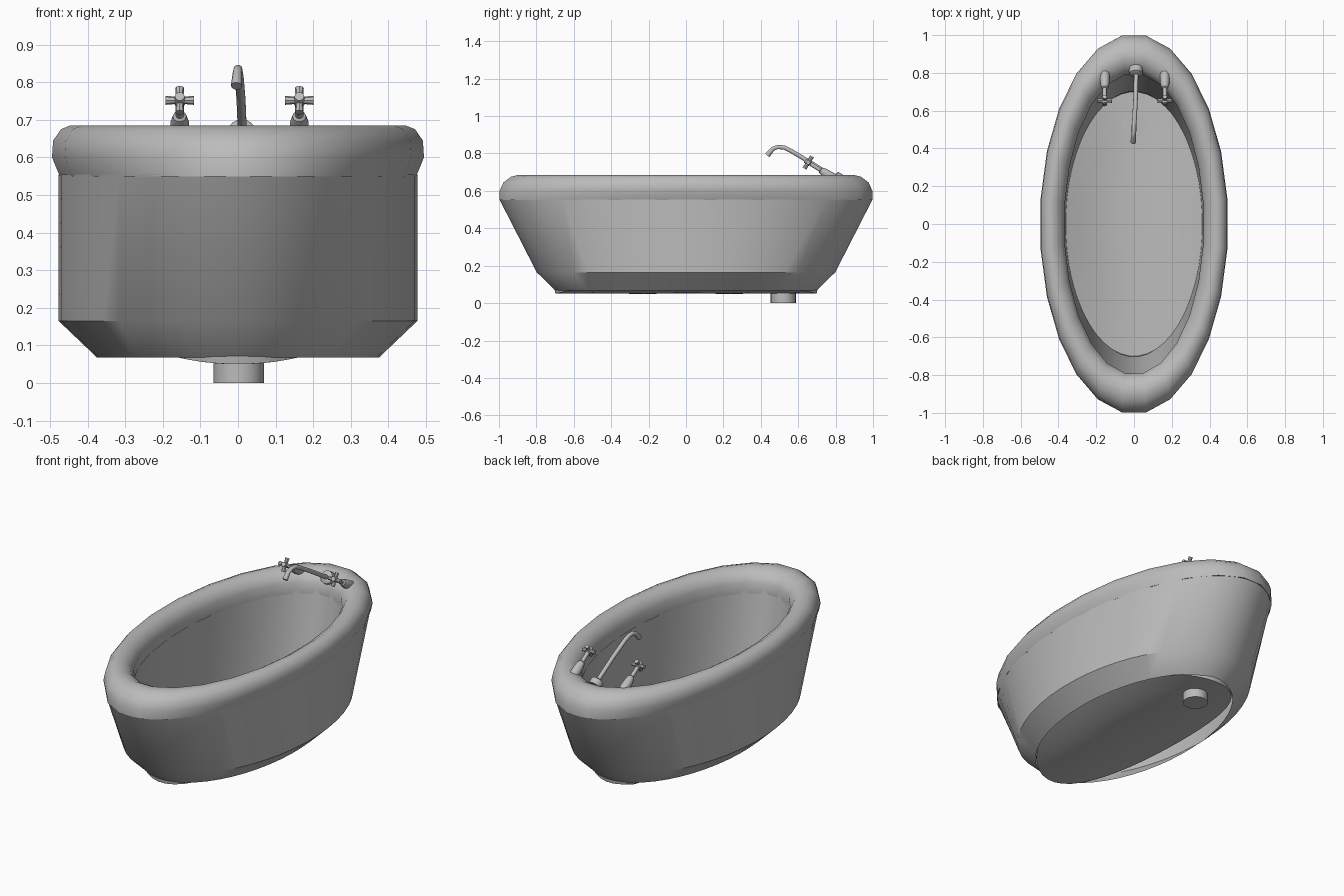
import bpy, bmesh, math
from mathutils import Vector

if "Cube" in bpy.data.objects:
    bpy.data.objects.remove(bpy.data.objects["Cube"])

grey = bpy.data.materials.new("enamel_grey")
grey.diffuse_color = (0.5, 0.5, 0.5, 1)
grey.use_nodes = True
grey.node_tree.nodes["Principled BSDF"].inputs["Base Color"].default_value = grey.diffuse_color


def finish(name, bm, angle=35):
    bmesh.ops.recalc_face_normals(bm, faces=bm.faces)
    me = bpy.data.meshes.new(name)
    bm.to_mesh(me)
    bm.free()
    ob = bpy.data.objects.new(name, me)
    bpy.context.collection.objects.link(ob)
    me.materials.append(grey)
    bpy.ops.object.select_all(action='DESELECT')
    ob.select_set(True)
    bpy.context.view_layer.objects.active = ob
    bpy.ops.object.shade_smooth_by_angle(angle=math.radians(angle))
    return ob


def bridge(bm, loops, closed=False):
    n = len(loops[0])
    pairs = list(zip(loops, loops[1:])) + ([(loops[-1], loops[0])] if closed else [])
    for a, b in pairs:
        for i in range(n):
            bm.faces.new((a[i], a[(i + 1) % n], b[(i + 1) % n], b[i]))


def ellipse(bm, a, b, z, n, trough=0.0):
    # trough lifts the ring towards the sides
    ring = []
    for i in range(n):
        t = 2 * math.pi * (i + 0.5) / n
        x = a * math.cos(t)
        ring.append(bm.verts.new((x, b * math.sin(t), z + trough * x * x)))
    return ring


def oval_shell(name, rings, n, closed=False, angle=35):
    bm = bmesh.new()
    bridge(bm, [ellipse(bm, *r[:3], n, *r[3:]) for r in rings], closed)
    return bm if name is None else finish(name, bm, angle)


def tube(name, points, radii, n=10):
    # round bar swept along points lying in one plane, capped at both ends
    bm = bmesh.new()
    pts = [Vector(p) for p in points]
    loops = []
    for i, p in enumerate(pts):
        d = (pts[min(i + 1, len(pts) - 1)] - pts[max(i - 1, 0)]).normalized()
        ref = Vector((1, 0, 0)) if abs(d.x) < 0.9 else Vector((0, 0, 1))
        u = (ref - d * ref.dot(d)).normalized()
        v = d.cross(u)
        angles = [2 * math.pi * k / n for k in range(n)]
        loops.append([bm.verts.new(p + (u * math.cos(t) + v * math.sin(t)) * radii[i]) for t in angles])
    bridge(bm, loops)
    bm.faces.new(loops[0])
    bm.faces.new(loops[-1])
    return finish(name, bm, 40)


# Outer wall with the chamfered foot, open underneath
oval_shell("outer_wall", [(0.376, 0.70, 0.068), (0.478, 0.80, 0.165), (0.478, 1.0, 0.555)], 48)

# Rolled rim
oval_shell("rim", [(0.478, 1.007, 0.55), (0.499, 1.005, 0.60), (0.496, 0.985, 0.645), (0.475, 0.945, 0.675),
                   (0.45, 0.905, 0.685), (0.425, 0.87, 0.683), (0.39, 0.825, 0.66), (0.37, 0.797, 0.62),
                   (0.37, 0.797, 0.56)], 24, closed=True, angle=45)

# Basin wall and the floor, which is a shallow trough
bm = oval_shell(None, [(0.374, 0.80, 0.60), (0.368, 0.75, 0.33), (0.362, 0.70, 0.05, 0.7),
                       (0.27, 0.53, 0.05, 0.7), (0.18, 0.35, 0.05, 0.7), (0.08, 0.16, 0.05, 0.7)], 48)
bm.verts.ensure_lookup_table()
bm.faces.new(bm.verts[-48:])
finish("basin", bm)

# Drain
tube("drain", [(0.002, 0.52, 0), (0.002, 0.52, 0.056)], [0.067] * 2, 24)

# Spout with its wall flange
slope = Vector((0, -0.85, 0.53)).normalized()
tube("spout", [(0.012, 0.82, 0.655), (0.008, 0.66, 0.755), (0.003, 0.56, 0.815), (0, 0.525, 0.832),
               (0, 0.49, 0.835), (-0.002, 0.465, 0.825), (-0.004, 0.435, 0.79)], [0.012] * 6 + [0.015])
base = Vector((0.01, 0.80, 0.668))
tube("spout_flange", [base - slope * 0.03, base + slope * 0.005, base + slope * 0.014], [0.036, 0.036, 0.02], 16)

# Pair of taps with cross handles
for side, x in (("left", -0.155), ("right", 0.163)):
    foot = Vector((x, 0.785, 0.670))
    tube(side + "_tap_stem", [foot + slope * s for s in (-0.03, 0.015, 0.05, 0.075, 0.08, 0.14, 0.145, 0.175)],
         [0.026, 0.026, 0.024, 0.018, 0.011, 0.011, 0.016, 0.013])
    hub = foot + slope * 0.155
    across = Vector((1, 0, 0))
    for label, d in (("across", across), ("upright", across.cross(slope))):
        tube(f"{side}_tap_bar_{label}", [hub - d * 0.038, hub, hub + d * 0.038], [0.012, 0.009, 0.012], 8)
